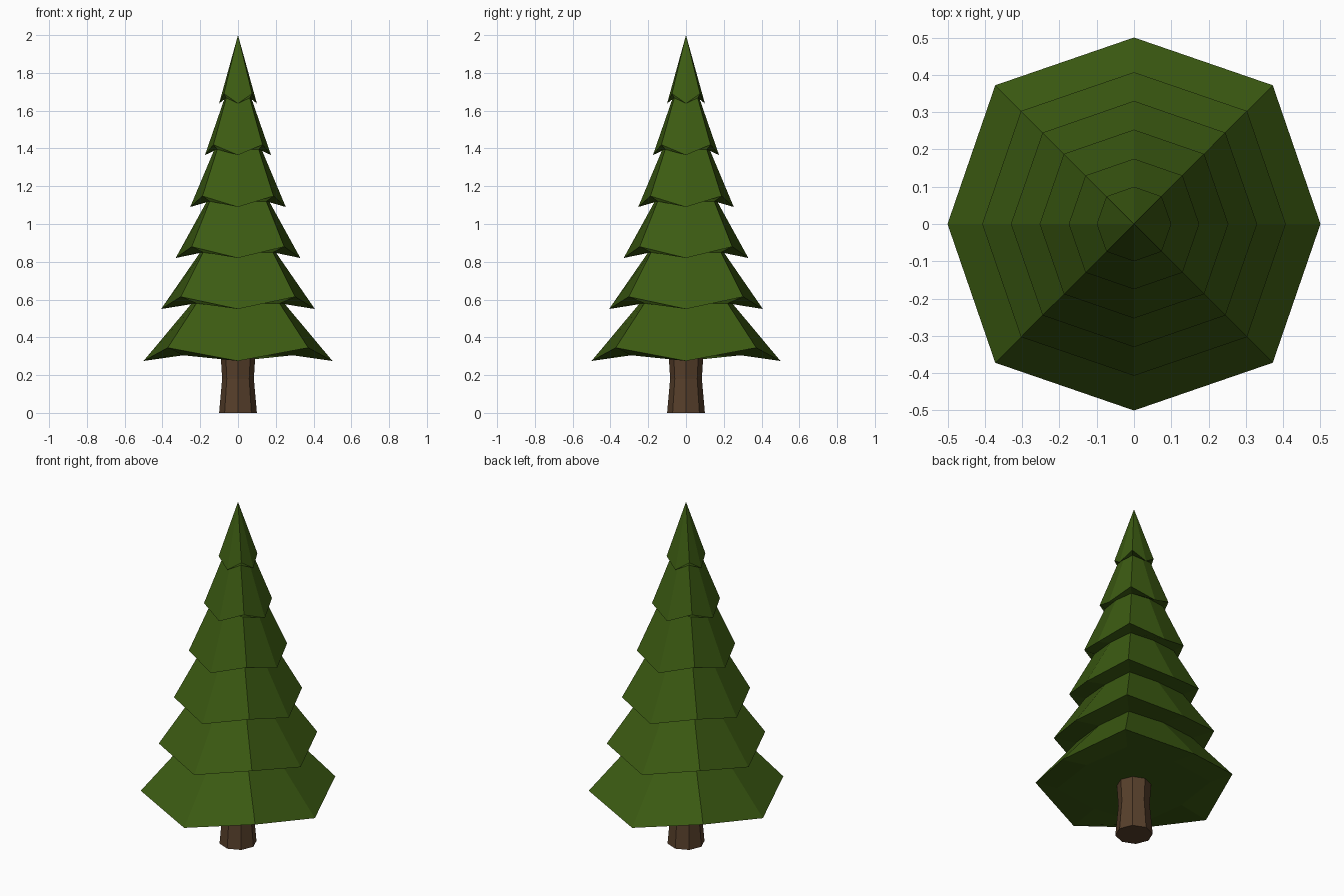
import bpy, bmesh, math

if "Cube" in bpy.data.objects:
    bpy.data.objects.remove(bpy.data.objects["Cube"])


def material(name, rgb):
    m = bpy.data.materials.new(name)
    m.diffuse_color = (*rgb, 1)
    m.use_nodes = True
    m.node_tree.nodes["Principled BSDF"].inputs["Base Color"].default_value = m.diffuse_color
    return m


def ring(bm, axis_r, axis_z, corner, corner_z):
    """Eight points: four on the axes, four on the diagonals at (corner, corner)."""
    verts = []
    for i in range(8):
        a = i * math.pi / 4
        r, z = (corner * math.sqrt(2), corner_z) if i % 2 else (axis_r, axis_z)
        verts.append(bm.verts.new((r * math.cos(a), r * math.sin(a), z)))
    return verts


def bridge(bm, low, high):
    for i in range(8):
        j = (i + 1) % 8
        bm.faces.new((low[i], low[j], high[j], high[i]))


def finish(bm, name, mat):
    bmesh.ops.recalc_face_normals(bm, faces=bm.faces[:])
    mesh = bpy.data.meshes.new(name)
    bm.to_mesh(mesh)
    bm.free()
    mesh.materials.append(mat)
    bpy.context.collection.objects.link(bpy.data.objects.new(name, mesh))


# Foliage: each tier is an inner ring tucked under a drooping outer ring
tiers = [  # inner axis radius, inner corner, tip radius, tip z, outer corner, corner z
    (0.33, 0.29, 0.50, 0.275, 0.372, 0.345),
    (0.245, 0.22, 0.407, 0.55, 0.303, 0.615),
    (0.20, 0.185, 0.33, 0.82, 0.245, 0.88),
    (0.165, 0.15, 0.253, 1.09, 0.188, 1.148),
    (0.125, 0.11, 0.175, 1.365, 0.13, 1.42),
    (0.07, 0.062, 0.10, 1.638, 0.074, 1.69),
]
bm = bmesh.new()
previous = None
for inner_r, inner_c, tip_r, tip_z, outer_c, corner_z in tiers:
    inner = ring(bm, inner_r, tip_z + 0.03, inner_c, tip_z + 0.03)
    outer = ring(bm, tip_r, tip_z, outer_c, corner_z)
    if previous:
        bridge(bm, previous, inner)
    else:
        bm.faces.new(inner[::-1])
    bridge(bm, inner, outer)
    previous = outer
apex = bm.verts.new((0, 0, 2))
for i in range(8):
    bm.faces.new((previous[i], previous[(i + 1) % 8], apex))
finish(bm, "foliage", material("needles_green", (0.045, 0.105, 0.006)))

# Trunk: octagonal, slightly waisted
bm = bmesh.new()
rings = [ring(bm, r, z, r * math.sqrt(0.5), z)
         for r, z in ((0.10, 0), (0.084, 0.18), (0.092, 0.31))]
bm.faces.new(rings[0][::-1])
bm.faces.new(rings[-1])
for low, high in zip(rings, rings[1:]):
    bridge(bm, low, high)
finish(bm, "trunk", material("bark_brown", (0.095, 0.05, 0.024)))
